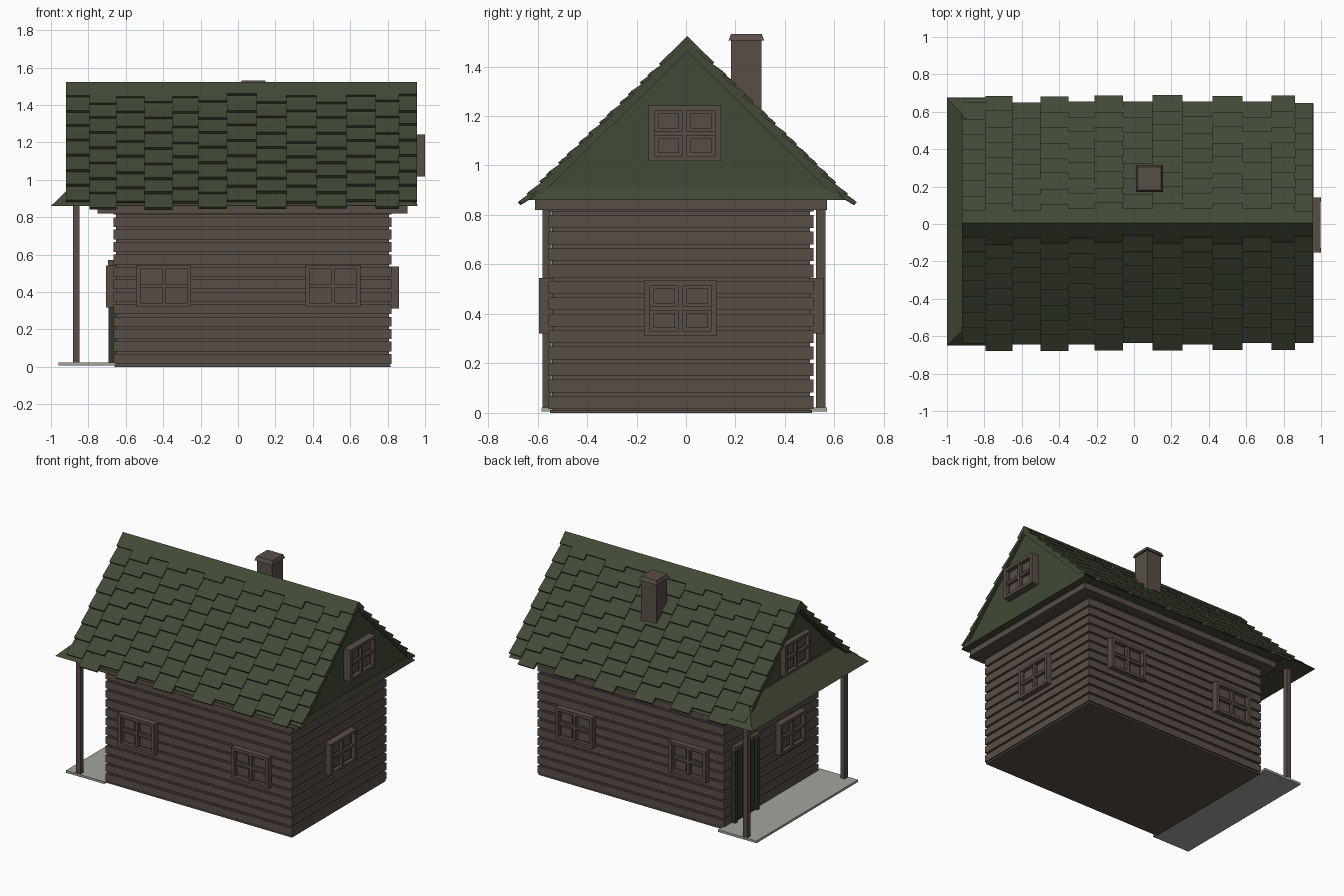
import bpy, math, random
from mathutils import Matrix, Vector

if "Cube" in bpy.data.objects:
    bpy.data.objects.remove(bpy.data.objects["Cube"])

random.seed(4)


def material(name, r, g, b):
    m = bpy.data.materials.new(name)
    m.diffuse_color = (r, g, b, 1)
    m.use_nodes = True
    m.node_tree.nodes["Principled BSDF"].inputs["Base Color"].default_value = m.diffuse_color
    return m


BROWN = material("brown_wood", 0.10, 0.076, 0.062)
GREEN = material("green_roof", 0.054, 0.067, 0.036)
DOOR = material("dark_green", 0.03, 0.042, 0.025)
STONE = material("pale_stone", 0.36, 0.38, 0.34)


def make(name, verts, faces, mat, matrix=None):
    me = bpy.data.meshes.new(name)
    me.from_pydata([tuple(v) for v in verts], [], faces)
    me.materials.append(mat)
    ob = bpy.data.objects.new(name, me)
    bpy.context.collection.objects.link(ob)
    if matrix:
        ob.matrix_world = matrix
    return ob


BOX_FACES = [(0, 2, 3, 1), (4, 5, 7, 6), (0, 1, 5, 4), (2, 6, 7, 3), (0, 4, 6, 2), (1, 3, 7, 5)]


def boxes(name, items, mat, matrix=None):
    """One mesh from (x0, x1, y0, y1, z0, z1) boxes."""
    verts, faces = [], []
    for x0, x1, y0, y1, z0, z1 in items:
        n = len(verts)
        verts += [(x, y, z) for z in (z0, z1) for y in (y0, y1) for x in (x0, x1)]
        faces += [tuple(n + i for i in f) for f in BOX_FACES]
    return make(name, verts, faces, mat, matrix)


def prisms(name, items, mat):
    """One mesh from (yz profile, x0, x1) extrusions."""
    verts, faces = [], []
    for prof, x0, x1 in items:
        if sum(a[0] * b[1] - b[0] * a[1] for a, b in zip(prof, prof[1:] + prof[:1])) < 0:
            prof = prof[::-1]
        n, k = len(verts), len(prof)
        verts += [(x, y, z) for x in (x0, x1) for y, z in prof]
        faces.append(tuple(n + i for i in reversed(range(k))))
        faces.append(tuple(n + k + i for i in range(k)))
        faces += [(n + i, n + (i + 1) % k, n + k + (i + 1) % k, n + k + i) for i in range(k)]
    return make(name, verts, faces, mat)


def frustum(name, lower, upper, mat):
    """Solid between two rectangles of four 3D corners each."""
    faces = [(3, 2, 1, 0), (4, 5, 6, 7)] + [(i, (i + 1) % 4, 4 + (i + 1) % 4, 4 + i) for i in range(4)]
    return make(name, lower + upper, faces, mat)


# Log walls: recessed core with protruding planks
X0, X1, Y0, Y1 = -0.665, 0.82, -0.555, 0.515
G = 0.013
walls = [(X0 + G, X1 - G, Y0 + G, Y1 - G, 0, 0.86)]
for i in range(13):
    z = 0.016 + i * 0.0665
    walls.append((X0, X1, Y0, Y1, z, min(z + 0.052, 0.85)))
boxes("log_walls", walls, BROWN)
boxes("wall_base", [(X0 + 0.005, X1 - 0.005, Y0 + 0.005, Y1 - 0.005, 0, 0.012)], BROWN)
boxes("top_beam", [(-0.75, 0.905, -0.61, 0.57, 0.82, 0.862)], BROWN)


# Windows: frame, cross bars and four panelled panes, facing local -y
def window(name, loc, angle):
    w, h, d = 0.147, 0.112, -0.04
    parts = [(-w, w, -0.012, 0.015, -h, h)]
    for s in (-1, 1):
        a, b = sorted((s * w, s * (w - 0.024)))
        parts.append((a, b, d, 0.01, -h, h))
        a, b = sorted((s * h, s * (h - 0.02)))
        parts.append((-w + 0.024, w - 0.024, d + 0.002, 0.01, a, b))
        for t in (-1, 1):
            cx, cz = s * 0.066, t * 0.05
            parts.append((cx - 0.043, cx + 0.043, -0.02, 0, cz - 0.03, cz + 0.03))
    parts.append((-0.01, 0.01, d + 0.008, 0, -h + 0.02, h - 0.02))
    parts.append((-w + 0.024, w - 0.024, d + 0.01, 0, -0.009, 0.009))
    boxes(name, parts, BROWN, Matrix.Translation(loc) @ Matrix.Rotation(math.radians(angle), 4, 'Z'))


for label, x in (("left", -0.397), ("right", 0.508)):
    window("front_window_" + label, (x, Y0, 0.433), 0)
    window("back_window_" + label, (x, Y1, 0.433), 180)
window("side_window", (X1, -0.022, 0.423), 90)
window("porch_window", (X0, -0.22, 0.43), -90)
window("gable_window_right", (0.96, -0.005, 1.13), 90)
window("gable_window_left", (-0.85, -0.005, 1.13), -90)

# Door on the porch side
boxes("door", [(-0.675, -0.65, 0.16, 0.42, 0.02, 0.55)]
      + [(-0.682, -0.66, y, y + 0.055, 0.03, 0.54) for y in (0.19, 0.262, 0.334)], DOOR)
boxes("door_frame", [(-0.692, -0.65, y, y + 0.026, 0.02, 0.55) for y in (0.152, 0.402)], DOOR)
boxes("door_lintel", [(-0.695, -0.65, 0.145, 0.435, 0.545, 0.57)], BROWN)

# Porch slab and posts
boxes("porch_slab", [(-0.96, -0.655, -0.585, 0.57, 0.006, 0.022)], STONE)
boxes("porch_posts", [(-0.883, -0.848, y - 0.019, y + 0.019, 0.02, 0.88) for y in (-0.562, 0.545)], BROWN)

# Roof geometry in slope coordinates: s runs down from the ridge, t is outward
RIDGE = 1.523
DY, DZ = Vector((0.683, -0.67)).normalized()


def slope(side, pts):
    return [(side * (s * DY - t * DZ) + 0.005, RIDGE + s * DZ + t * DY) for s, t in pts]


slabs = [(slope(side, [(0, -0.012), (0.895, -0.022), (0.88, -0.045), (0.0, -0.045)]), -0.917, 0.953)
         for side in (-1, 1)]
prisms("roof_slabs", slabs, GREEN)

# Staggered shingles: a sawtooth strip for every column
edges = [-0.92, -0.795, -0.65, -0.5, -0.35, -0.21, -0.06, 0.1, 0.26, 0.42, 0.58, 0.735, 0.86, 0.958]
for side, name in ((-1, "front_shingles"), (1, "back_shingles")):
    strips = []
    for i in range(len(edges) - 1):
        end = (0.955 if i % 2 else 0.905) + random.uniform(-0.006, 0.006)
        stops = [end - k * 0.115 + (random.uniform(-0.008, 0.008) if k else 0) for k in range(8)][::-1]
        pts = [(0, 0)]
        for s in stops:
            pts += [(s, 0), (s, -0.018)]
        pts[-1] = (end, -0.016)
        pts += [(end - 0.07, -0.032), (0, -0.032)]
        strips.append((slope(side, pts), edges[i], edges[i + 1]))
    prisms(name, strips, GREEN)

# Gable body, flat soffit and sloped skirts at both ends
prisms("gable_body", [([(-0.635, 0.862), (0.645, 0.862), (0.005, 1.485)], -0.85, 0.943)], GREEN)


def rect(x0, x1, y0, y1, z):
    return [(x0, y0, z), (x1, y0, z), (x1, y1, z), (x0, y1, z)]


frustum("porch_skirt_roof", rect(-1.0, -0.75, -0.65, 0.675, 0.86), rect(-0.86, -0.75, -0.51, 0.52, 0.995), GREEN)
frustum("right_skirt", rect(0.9, 0.96, -0.635, 0.645, 0.86), rect(0.9, 0.946, -0.565, 0.575, 0.91), GREEN)

# Chimney with tapered cap
boxes("chimney", [(0.022, 0.142, 0.182, 0.306, 1.15, 1.51)], BROWN)
frustum("chimney_cap", rect(0.01, 0.154, 0.172, 0.316, 1.505), rect(0.02, 0.144, 0.182, 0.306, 1.532), BROWN)
